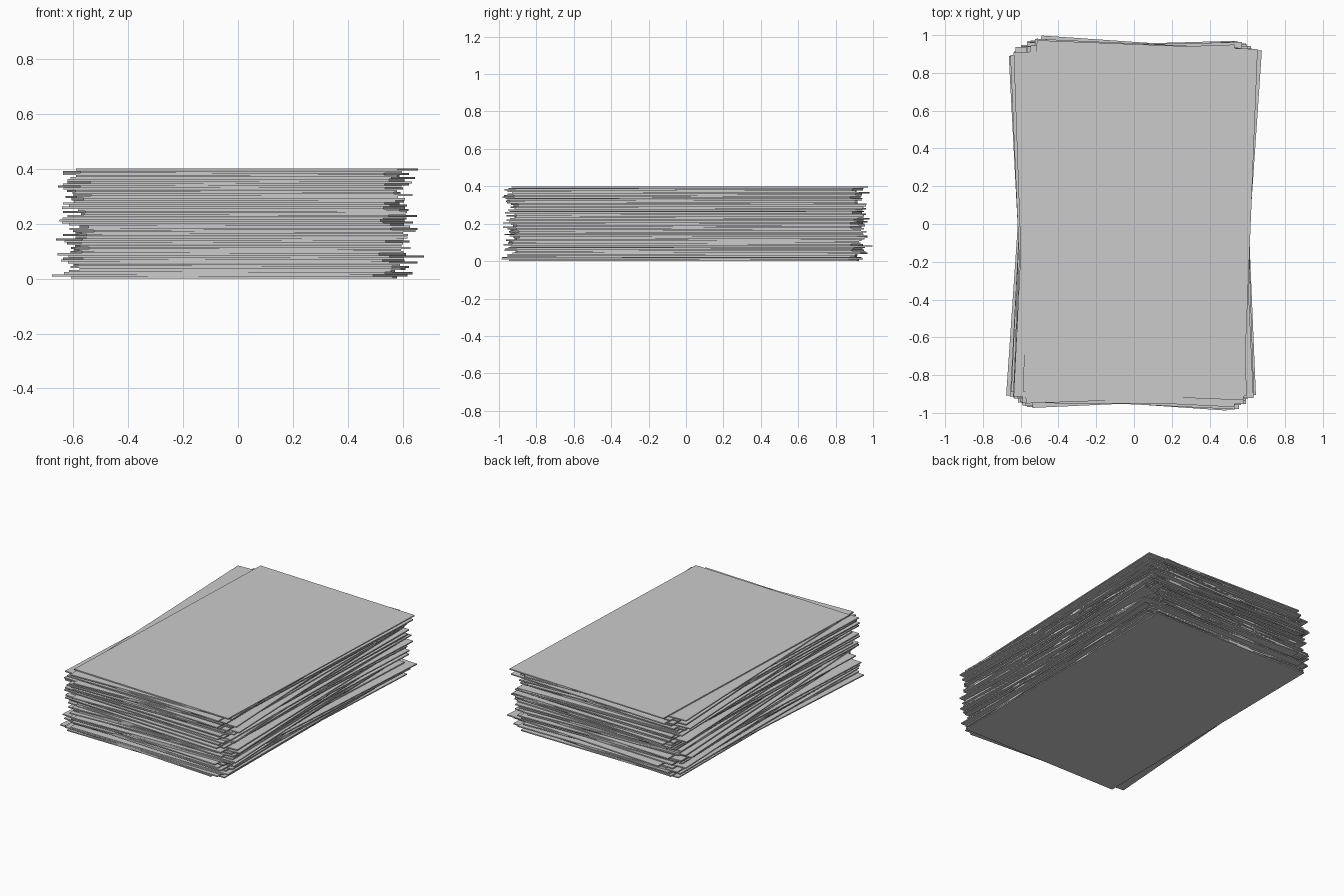
import bpy, math, random

if "Cube" in bpy.data.objects:
    bpy.data.objects.remove(bpy.data.objects["Cube"])

random.seed(7)

COUNT = 52
WIDTH, LENGTH, HEIGHT = 1.17, 1.86, 0.40
PITCH = HEIGHT / COUNT

# sheets that clearly stick out: index -> (angle in degrees, x shift, y shift)
placed = {
    0: (-0.5, -0.015, -0.01),
    1: (-3.9, -0.03, -0.02),
    10: (-3.9, 0.03, 0.03),
    18: (3.0, -0.03, -0.01),
    23: (-3.0, 0.02, -0.02),
    29: (-3.2, 0.015, 0.02),
    43: (2.5, -0.03, -0.01),
    50: (2.0, -0.02, 0.0),
    51: (-2.3, 0.033, 0.02),
}


def add_sheet(index, angle, x, y):
    """One thin flat sheet lying in the pile."""
    bpy.ops.mesh.primitive_cube_add(
        size=1,
        location=(x, y, (index + 0.5) * PITCH),
        rotation=(0, 0, math.radians(angle)))
    sheet = bpy.context.object
    sheet.name = f"sheet_{index + 1:02d}"
    sheet.scale = (WIDTH, LENGTH, PITCH * 0.97)
    return sheet


# untidy stack of sheets
for i in range(COUNT):
    loose = (random.uniform(-3.5, 3.5),
             random.uniform(-0.025, 0.025),
             random.uniform(-0.025, 0.025))
    add_sheet(i, *placed.get(i, loose))
